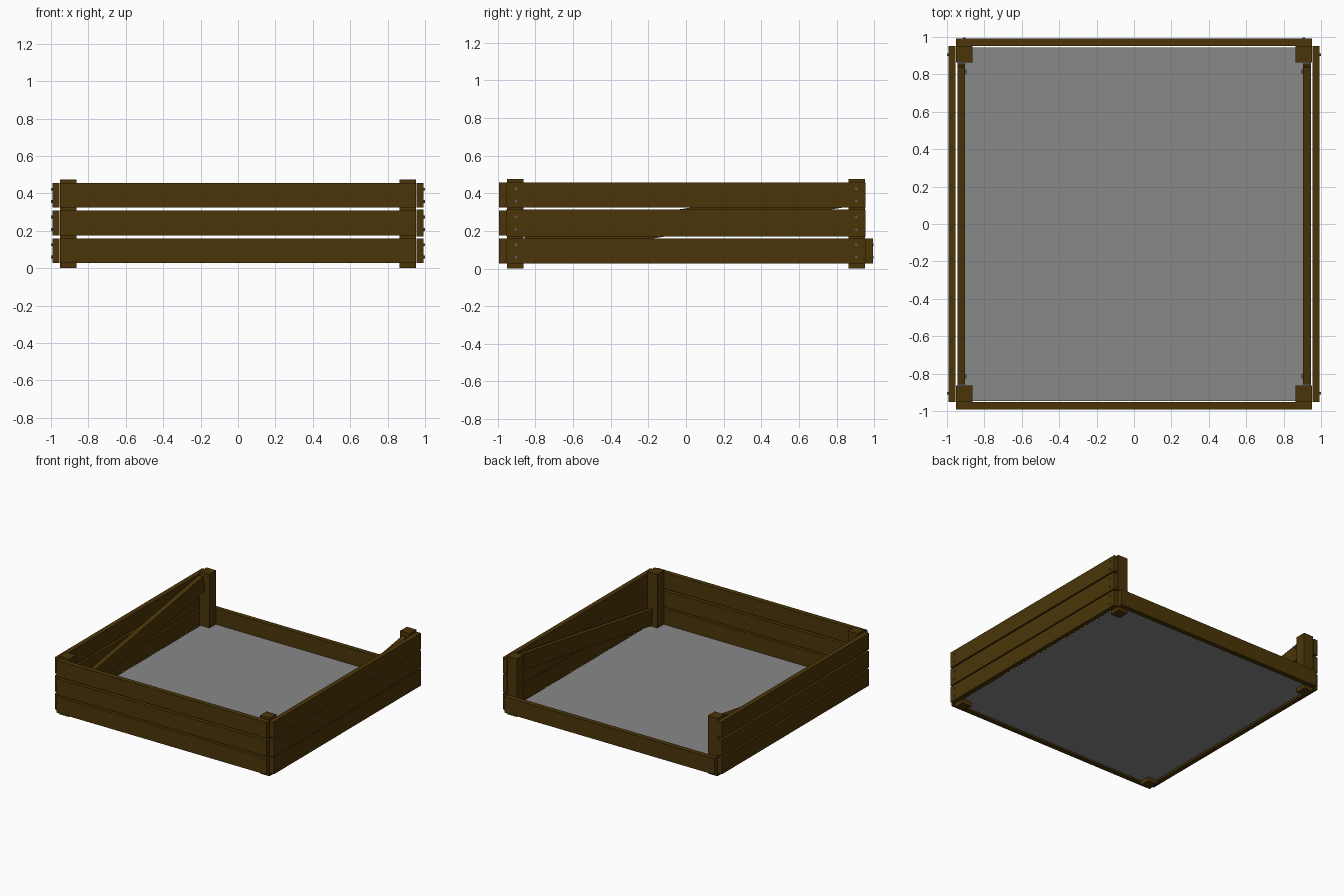
import bpy, bmesh, math
from mathutils import Matrix, Vector

if "Cube" in bpy.data.objects:
    bpy.data.objects.remove(bpy.data.objects["Cube"])


def paint(name, rgb):
    mat = bpy.data.materials.new(name)
    mat.diffuse_color = (*rgb, 1)
    mat.use_nodes = True
    mat.node_tree.nodes["Principled BSDF"].inputs["Base Color"].default_value = mat.diffuse_color
    return mat


wood = paint("dark_wood", (0.07, 0.036, 0.0025))
sheet = paint("dark_grey", (0.25, 0.25, 0.25))
metal = paint("screw_metal", (0.12, 0.12, 0.12))


def finish(name, bm, mat):
    mesh = bpy.data.meshes.new(name)
    bm.to_mesh(mesh)
    bm.free()
    mesh.materials.append(mat)
    obj = bpy.data.objects.new(name, mesh)
    bpy.context.collection.objects.link(obj)
    return obj


def box(name, lo, hi, tilt=0.0):
    """Box between two corners, optionally tilted about x through its centre."""
    lo, hi = Vector(lo), Vector(hi)
    bm = bmesh.new()
    bmesh.ops.create_cube(bm, size=1, matrix=Matrix.Translation((lo + hi) / 2)
                          @ Matrix.Rotation(tilt, 4, 'X')
                          @ Matrix.Diagonal((hi - lo).to_4d()))
    return finish(name, bm, wood)


def screws(name, points, axis):
    """Row of small screw heads whose axis is 'X' or 'Y'."""
    turn = Matrix.Rotation(math.pi / 2, 4, 'Y' if axis == 'X' else 'X')
    bm = bmesh.new()
    for p in points:
        bmesh.ops.create_cone(bm, cap_ends=True, segments=12, radius1=0.007,
                              radius2=0.007, depth=0.016,
                              matrix=Matrix.Translation(p) @ turn)
    return finish(name, bm, metal)


rows = [(0.028, 0.16), (0.175, 0.308), (0.325, 0.457)]
screw_z = [z for a, b in rows for z in (a + 0.032, b - 0.034)]

# corner posts
for sx, side in ((-1, "left"), (1, "right")):
    for sy, end in ((-1, "front"), (1, "back")):
        cx, cy = sx * 0.908, sy * 0.908
        box(f"{end}_{side}_post", (cx - 0.044, cy - 0.044, 0),
            (cx + 0.044, cy + 0.044, 0.475))

# front boards, and the single low board at the back
for i, (a, b) in enumerate(rows):
    box(f"front_board_{i + 1}", (-0.953, -0.992, a), (0.953, -0.952, b))
box("back_board", (-0.953, 0.952, rows[0][0]), (0.953, 0.992, rows[0][1]))
screws("back_screws", [(x, 0.988, z) for x in (-0.908, 0.908) for z in screw_z[:2]], 'Y')

# side walls with diagonal braces on the inside; the right middle board is a bit wider
slope = math.atan(0.163)
for sx, side in ((-1, "left"), (1, "right")):
    for i, (a, b) in enumerate(rows):
        x0, x1 = sorted((sx * 0.954, sx * 0.993))
        grow = 0.006 if sx > 0 and i == 1 else 0
        box(f"{side}_board_{i + 1}", (x0, -0.953, a - grow), (x1, 0.953, b + grow))
    screws(f"{side}_screws", [(sx * 0.992, y, z) for y in (-0.905, 0.905) for z in screw_z], 'X')
    x0, x1 = sorted((sx * 0.903, sx * 0.943))
    box(f"{side}_brace", (x0, -0.86, 0.189), (x1, 0.86, 0.319), slope)
    pts = []
    for along in (-0.825, 0.825):
        for across in (-0.033, 0.033):
            pts.append((sx * 0.904,
                        along * math.cos(slope) - across * math.sin(slope),
                        0.254 + along * math.sin(slope) + across * math.cos(slope)))
    screws(f"{side}_brace_screws", pts, 'X')

# thin floor sheet
bm = bmesh.new()
bmesh.ops.create_grid(bm, x_segments=1, y_segments=1, size=0.945,
                      matrix=Matrix.Translation((0, 0, 0.035)))
finish("floor_sheet", bm, sheet)
